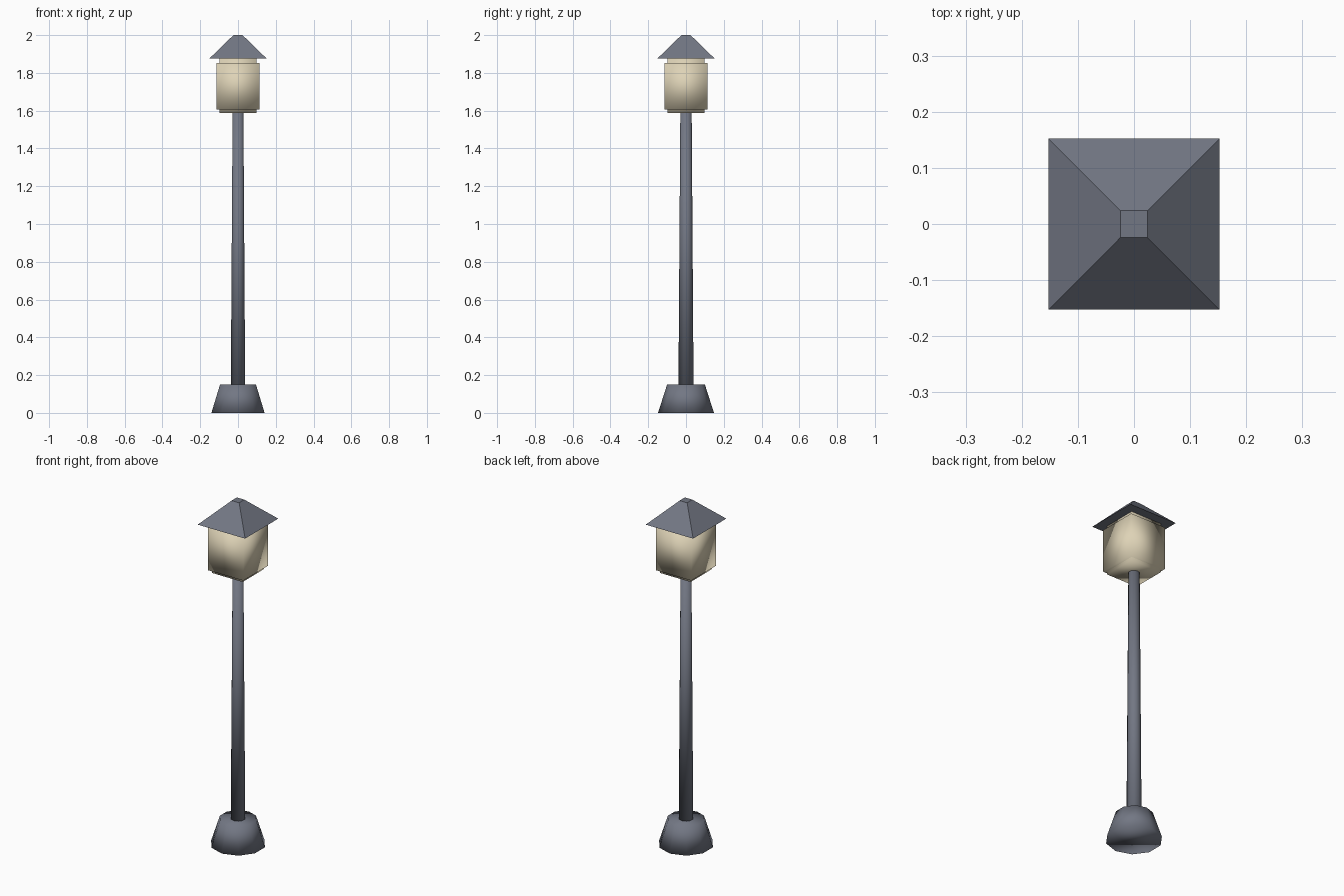
import bpy
from math import pi, sqrt

cube = bpy.data.objects.get("Cube")
if cube:
    bpy.data.objects.remove(cube, do_unlink=True)


def material(name, rgb):
    m = bpy.data.materials.new(name)
    m.use_nodes = True
    color = (*rgb, 1)
    m.diffuse_color = color
    m.node_tree.nodes["Principled BSDF"].inputs["Base Color"].default_value = color
    return m


metal = material("slate_grey_metal", (0.17, 0.185, 0.23))
glow = material("warm_cream_glass", (0.73, 0.65, 0.47))


def frustum(name, sides, r_low, r_high, z_low, z_high, mat, smooth=True):
    """Tapered prism; four-sided ones take half widths and face the axes."""
    k = sqrt(2) if sides == 4 else 1
    bpy.ops.mesh.primitive_cone_add(
        vertices=sides, radius1=r_low * k, radius2=r_high * k,
        depth=z_high - z_low, location=(0, 0, (z_low + z_high) / 2),
        rotation=(0, 0, pi / 4 if sides == 4 else 0))
    obj = bpy.context.object
    bpy.ops.object.transform_apply(location=False, rotation=True, scale=False)
    obj.name = obj.data.name = name
    obj.data.materials.append(mat)
    for p in obj.data.polygons:
        p.use_smooth = smooth
    return obj


# Foot and tapering post
frustum("base", 10, 0.148, 0.1, 0, 0.15, metal)
frustum("post", 10, 0.04, 0.03, 0.14, 1.6, metal)

# Lantern: tall core inside a slightly wider shade
frustum("lantern_core", 4, 0.099, 0.099, 1.588, 1.876, glow)
frustum("lantern_shade", 4, 0.113, 0.113, 1.605, 1.852, glow)

# Flat-faced roof with a small flat top
frustum("roof", 4, 0.1525, 0.024, 1.875, 2.0, metal, smooth=False)
